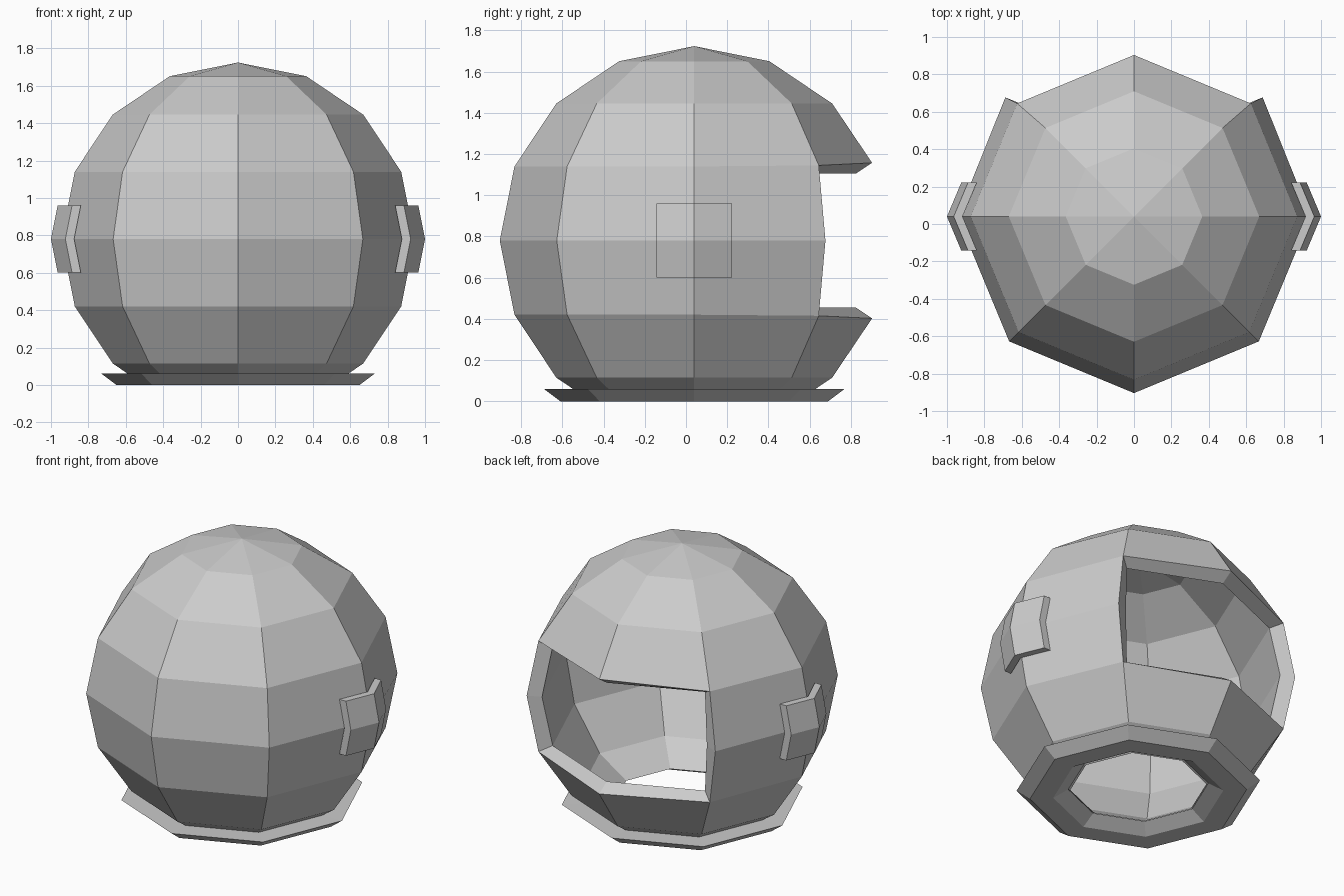
import bpy, bmesh, math
from mathutils import Vector

if "Cube" in bpy.data.objects:
    bpy.data.objects.remove(bpy.data.objects["Cube"])

CENTRE = Vector((0, 0.04, 0.78))
R, WALL = 0.85, 0.094


def make_object(name, bm):
    mesh = bpy.data.meshes.new(name)
    bm.to_mesh(mesh)
    bm.free()
    obj = bpy.data.objects.new(name, mesh)
    bpy.context.collection.objects.link(obj)
    return obj


# Helmet shell: 8-sided sphere with a face opening at +y and an open base
bm = bmesh.new()
bmesh.ops.create_uvsphere(bm, u_segments=8, v_segments=8, radius=R)
holes = []
for f in bm.faces:
    c = f.calc_center_median()
    opening = c.y > abs(c.x) and abs(c.z) < 0.4 * R
    if opening or c.z < -0.9 * R:
        holes.append(f)
bmesh.ops.delete(bm, geom=holes, context='FACES')
bmesh.ops.translate(bm, verts=bm.verts, vec=CENTRE)
shell = make_object("helmet_shell", bm)

# Thicken outward, then trim flat where it sits in the collar
mod = shell.modifiers.new("wall", 'SOLIDIFY')
mod.thickness, mod.offset = WALL, 1
bpy.context.view_layer.objects.active = shell
bpy.ops.object.modifier_apply(modifier=mod.name)
bm = bmesh.new()
bm.from_mesh(shell.data)
bmesh.ops.bisect_plane(bm, geom=bm.verts[:] + bm.edges[:] + bm.faces[:],
                       plane_co=(0, 0, 0.05), plane_no=(0, 0, 1), clear_inner=True)
bm.to_mesh(shell.data)
bm.free()

# Neck collar: closed four-point profile swept round eight sides
profile = [(0.42, 0.055), (0.51, 0.0), (0.65, 0.0), (0.73, 0.06)]
bm = bmesh.new()
rings = []
for i in range(8):
    a = i * math.pi / 4
    rings.append([bm.verts.new((r * math.cos(a), CENTRE.y + r * math.sin(a), z))
                  for r, z in profile])
for i in range(8):
    a, b = rings[i], rings[(i + 1) % 8]
    for j in range(4):
        k = (j + 1) % 4
        bm.faces.new((a[j], a[k], b[k], b[j]))
bmesh.ops.recalc_face_normals(bm, faces=bm.faces)
make_object("neck_collar", bm)

# Ear pads: 2x2 faceted plate following the shell, mirrored to the other side
bm = bmesh.new()
bmesh.ops.create_grid(bm, x_segments=2, y_segments=2, size=1)
for v in bm.verts:
    u, w = v.co.x, v.co.y
    v.co = (1.0 - 0.077 * abs(u) - 0.036 * abs(w),
            CENTRE.y + 0.183 * u, CENTRE.z + 0.18 * w)
ext = bmesh.ops.extrude_face_region(bm, geom=bm.faces[:], use_keep_orig=True)
bmesh.ops.translate(bm, vec=(-0.047, 0, 0),
                    verts=[g for g in ext["geom"] if isinstance(g, bmesh.types.BMVert)])
bmesh.ops.recalc_face_normals(bm, faces=bm.faces)
pads = make_object("ear_pads", bm)
pads.modifiers.new("other_side", 'MIRROR')
